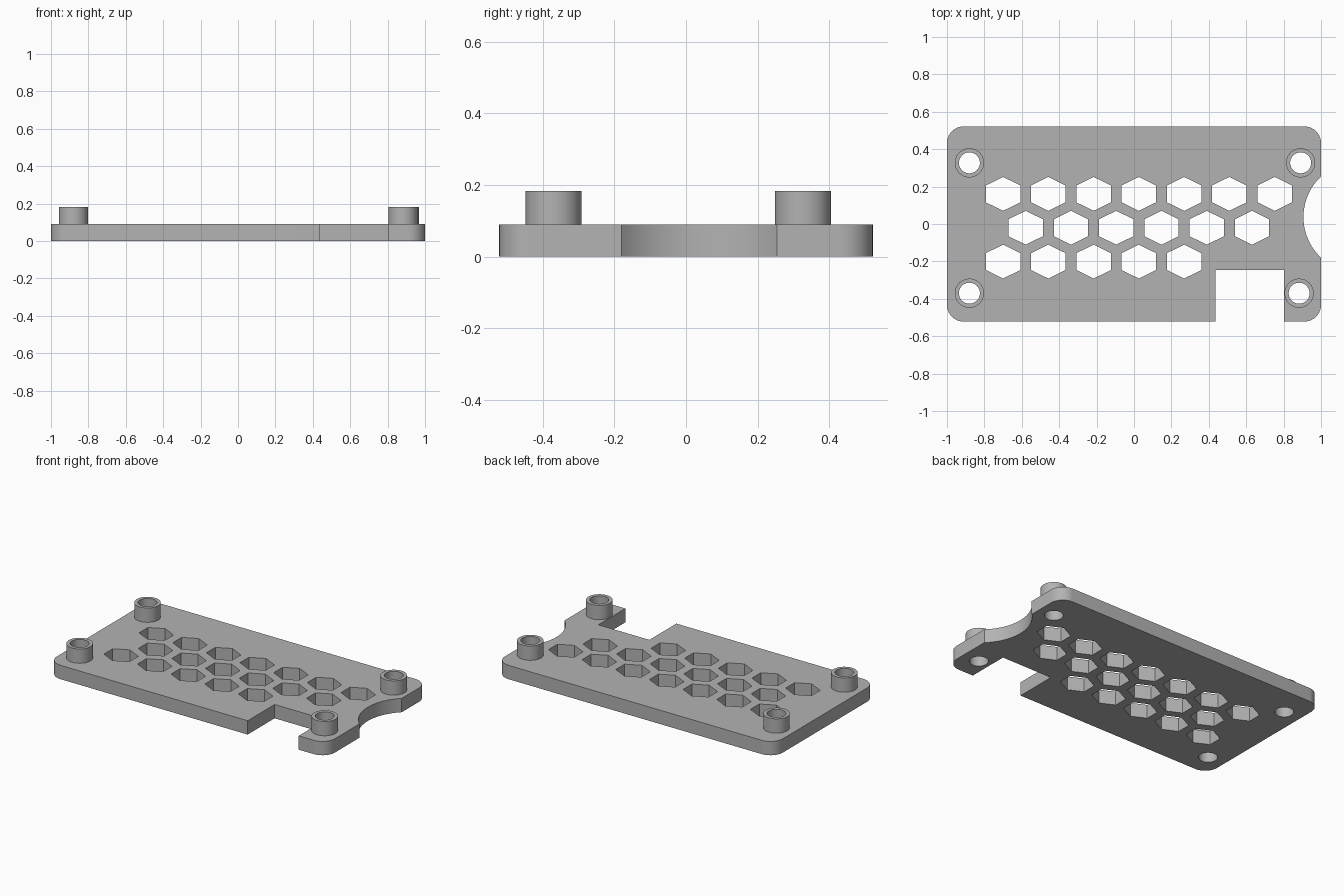
import bpy, bmesh
from math import sin, cos, pi, asin

cube = bpy.data.objects.get("Cube")
if cube:
    bpy.data.objects.remove(cube, do_unlink=True)

GREY = (0.45, 0.45, 0.45, 1)
mat = bpy.data.materials.new("grey plastic")
mat.use_nodes = True
mat.diffuse_color = GREY
mat.node_tree.nodes["Principled BSDF"].inputs["Base Color"].default_value = GREY

HALF_X, HALF_Y, CORNER = 1.0, 0.522, 0.09
PLATE_TOP, POST_TOP = 0.09, 0.183
POST_R, HOLE_R = 0.078, 0.056


def arc(cx, cy, r, start, end, steps):
    angles = [start + (end - start) * i / steps for i in range(steps + 1)]
    return [(cx + r * cos(a), cy + r * sin(a)) for a in angles]


def circle(cx, cy, r):
    return arc(cx, cy, r, 0, 2 * pi, 48)[:-1]


def hexagon(cx, cy, half_w, half_h):
    half_w /= cos(pi / 6)
    return [(cx + half_w * cos(a), cy + half_h * sin(a))
            for a in (pi / 6 + i * pi / 3 for i in range(6))]


def extrude_loops(name, loops, z0, z1):
    """Solid from a flat outline with holes, between two heights."""
    curve = bpy.data.curves.new(name + " profile", "CURVE")
    curve.dimensions = "2D"
    curve.fill_mode = "BOTH"
    curve.extrude = (z1 - z0) / 2
    for loop in loops:
        spline = curve.splines.new("POLY")
        spline.points.add(len(loop) - 1)
        for point, (x, y) in zip(spline.points, loop):
            point.co = (x, y, 0, 1)
        spline.use_cyclic_u = True
    temp = bpy.data.objects.new(name + " profile", curve)
    bpy.context.collection.objects.link(temp)
    graph = bpy.context.evaluated_depsgraph_get()
    mesh = bpy.data.meshes.new_from_object(temp.evaluated_get(graph))
    bpy.data.objects.remove(temp, do_unlink=True)
    bpy.data.curves.remove(curve)

    bm = bmesh.new()
    bm.from_mesh(mesh)
    bmesh.ops.remove_doubles(bm, verts=bm.verts, dist=0.0001)
    bmesh.ops.translate(bm, verts=bm.verts, vec=(0, 0, (z0 + z1) / 2))
    bmesh.ops.recalc_face_normals(bm, faces=bm.faces)
    bm.to_mesh(mesh)
    bm.free()
    mesh.name = name
    mesh.materials.clear()
    mesh.materials.append(mat)
    obj = bpy.data.objects.new(name, mesh)
    bpy.context.collection.objects.link(obj)
    bpy.ops.object.select_all(action="DESELECT")
    obj.select_set(True)
    bpy.context.view_layer.objects.active = obj
    bpy.ops.object.shade_smooth_by_angle(angle=pi / 6)
    return obj


# Plate outline: rounded corners, front notch and curved bite in the left side
cx, cy = HALF_X - CORNER, HALF_Y - CORNER
bite_r, bite_x, bite_y = 0.298, 1.204, 0.037
bite = asin(0.217 / bite_r)
outline = arc(-cx, -cy, CORNER, pi, 1.5 * pi, 10)
outline += [(0.435, -HALF_Y), (0.435, -0.245), (0.802, -0.245), (0.802, -HALF_Y)]
outline += arc(cx, -cy, CORNER, 1.5 * pi, 2 * pi, 10)
outline += arc(bite_x, bite_y, bite_r, pi + bite, pi - bite, 20)
outline += arc(cx, cy, CORNER, 0, pi / 2, 10)
outline += arc(-cx, cy, CORNER, pi / 2, pi, 10)

# Honeycomb vents: rows of start x, y and count
vents = []
for start, y, count in ((-0.7, 0.161, 7), (-0.579, -0.02, 6), (-0.7, -0.201, 5)):
    vents += [hexagon(start + 0.242 * i, y, 0.092, 0.0905) for i in range(count)]

# Hollow corner posts
posts = {"back_right_post": (-0.88, 0.327), "back_left_post": (0.891, 0.327),
         "front_right_post": (-0.88, -0.37), "front_left_post": (0.883, -0.37)}
bores = [circle(x, y, HOLE_R) for x, y in posts.values()]

extrude_loops("vented_plate", [outline] + vents + bores, 0, PLATE_TOP)
for name, (x, y) in posts.items():
    extrude_loops(name, [circle(x, y, POST_R), circle(x, y, HOLE_R)], PLATE_TOP, POST_TOP)
